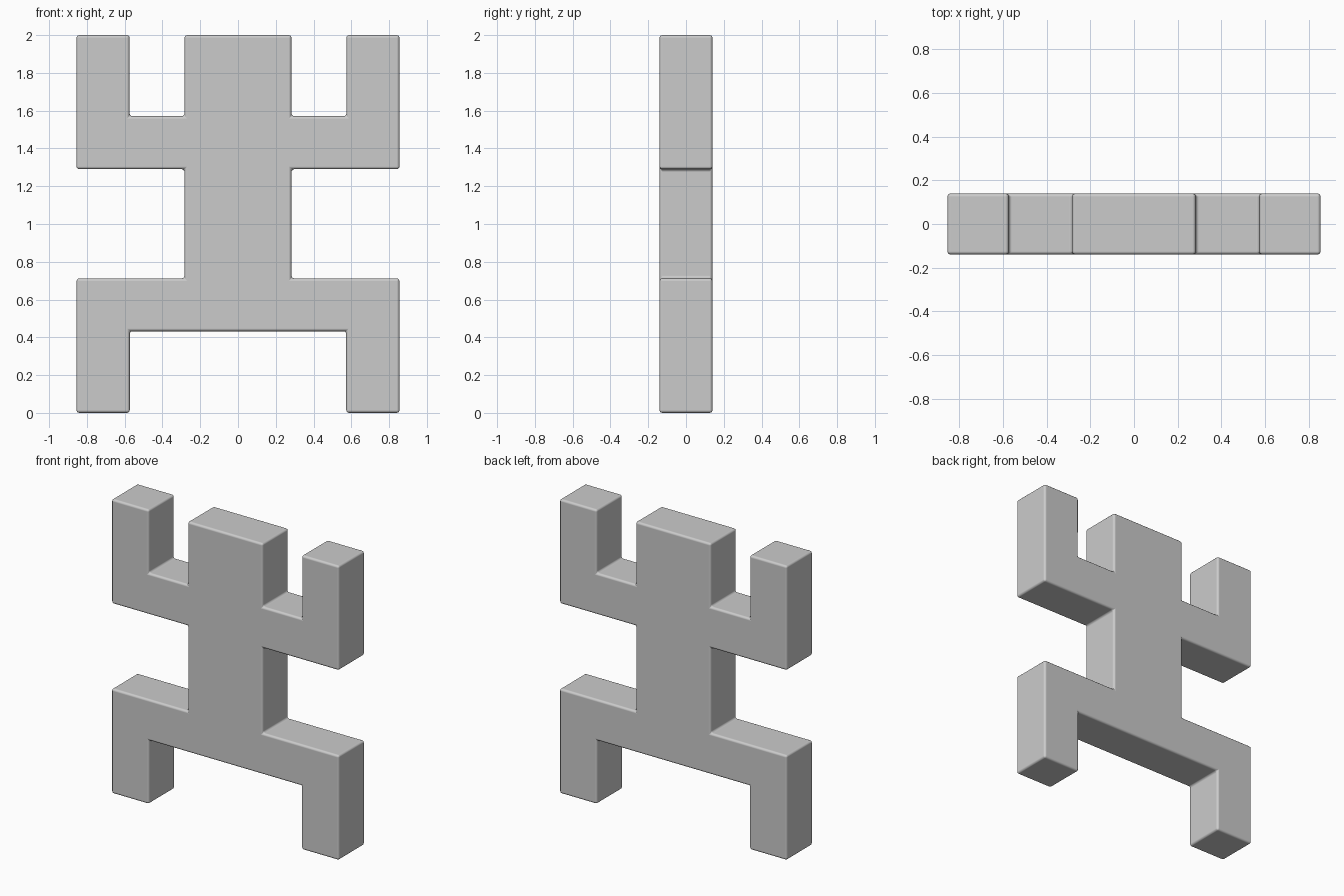
import bpy
import bmesh

if "Cube" in bpy.data.objects:
    bpy.data.objects.remove(bpy.data.objects["Cube"])

# Right half of the outline (x, z), from bottom centre to top centre
half = [
    (0.573, 0.432), (0.573, 0.0), (0.855, 0.0), (0.855, 0.712),
    (0.283, 0.712), (0.283, 1.290), (0.855, 1.290), (0.855, 2.0),
    (0.574, 2.0), (0.574, 1.571), (0.283, 1.571), (0.283, 2.0),
]
outline = half + [(-x, z) for x, z in reversed(half)]
depth = 0.28

# Flat figure: head, raised arms, torso and legs in one extruded slab
bm = bmesh.new()
front = bm.faces.new([bm.verts.new((x, -depth / 2, z)) for x, z in outline])
ext = bmesh.ops.extrude_face_region(bm, geom=[front], use_keep_orig=True)
back = [v for v in ext["geom"] if isinstance(v, bmesh.types.BMVert)]
bmesh.ops.translate(bm, verts=back, vec=(0, depth, 0))
bmesh.ops.recalc_face_normals(bm, faces=bm.faces[:])
mesh = bpy.data.meshes.new("blocky_figure")
bm.to_mesh(mesh)
bm.free()
figure = bpy.data.objects.new("blocky_figure", mesh)
bpy.context.collection.objects.link(figure)

# Small rounded edges, inside and outside corners alike
bevel = figure.modifiers.new("soft_edges", "BEVEL")
bevel.width = 0.015
bevel.segments = 3
bevel.limit_method = 'ANGLE'
bevel.harden_normals = True

bpy.context.view_layer.objects.active = figure
figure.select_set(True)
bpy.ops.object.shade_smooth_by_angle()
